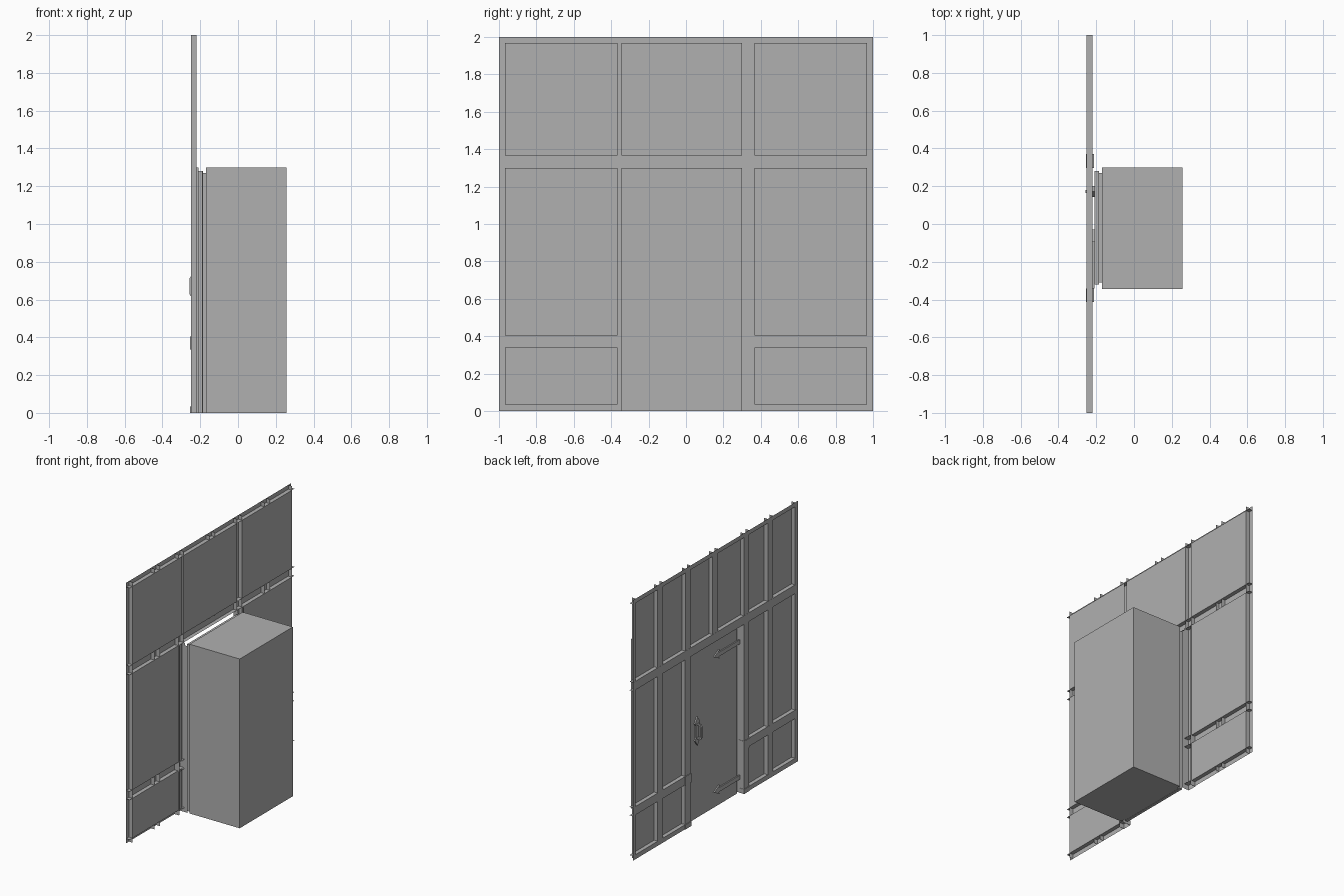
import bpy

if "Cube" in bpy.data.objects:
    bpy.data.objects.remove(bpy.data.objects["Cube"])

BACK = -0.22          # plane of the infill panels
VERT = -0.25          # outer face of upright beams
HORI = -0.2505        # outer face of cross beams

grey = bpy.data.materials.new("dark_grey")
grey.diffuse_color = (0.435, 0.435, 0.435, 1)
grey.use_nodes = True
grey.node_tree.nodes["Principled BSDF"].inputs["Base Color"].default_value = grey.diffuse_color


def mesh(name, verts, faces):
    me = bpy.data.meshes.new(name)
    me.from_pydata(verts, [], faces)
    me.materials.append(grey)
    ob = bpy.data.objects.new(name, me)
    bpy.context.collection.objects.link(ob)
    return ob


def box(name, x, y, z):
    v = [(a, b, c) for a in x for b in y for c in z]
    return mesh(name, v, [(0, 1, 3, 2), (4, 6, 7, 5), (0, 4, 5, 1),
                          (2, 3, 7, 6), (0, 2, 6, 4), (1, 5, 7, 3)])


def plate(name, pts, x0, x1):
    """Extrude a y-z outline along x."""
    n = len(pts)
    v = [(x0, *p) for p in pts] + [(x1, *p) for p in pts]
    f = [tuple(range(n))[::-1], tuple(range(n, 2 * n))]
    f += [(i, (i + 1) % n, n + (i + 1) % n, n + i) for i in range(n)]
    return mesh(name, v, f)


def channel(name, y, z, front, upright, back=BACK):
    """Open-backed beam: outer face and long side walls, none on the wall's border."""
    v = [(x, b, c) for x in (front, back) for b in y for c in z]
    f = [(0, 1, 3, 2)]
    walls = ([(y[0], (0, 4, 5, 1)), (y[1], (2, 3, 7, 6))] if upright
             else [(z[0], (0, 2, 6, 4)), (z[1], (1, 5, 7, 3))])
    for pos, face in walls:
        edge = abs(pos) > 0.999 if upright else pos in (0, 2)
        if not edge:
            f.append(face)
    return mesh(name, v, f)


# Infill panels
sides = [(-0.967, -0.367), (0.365, 0.967)]
rows = [(0.035, 0.34), (0.405, 1.30), (1.367, 1.967)]
for y, z in [(y, z) for y in sides for z in rows] + [((-0.345, 0.30), rows[2])]:
    mesh("wall_panel", [(BACK, y[0], z[0]), (BACK, y[1], z[0]),
                        (BACK, y[1], z[1]), (BACK, y[0], z[1])], [(0, 1, 2, 3)])

# Upright beams and intermediate battens
for y in [(-1, -0.967), (0.967, 1), (-0.70, -0.635), (0.635, 0.70)]:
    channel("upright_beam", y, (0, 2), VERT, True)
for y in [(-0.41, -0.345), (0.30, 0.365)]:
    channel("upper_beam", y, (1.30, 2), VERT, True)
channel("upper_batten", (-0.033, 0.033), (1.36, 2), VERT, True)

# Door jambs with collars at the rails, and inner rebate strips
for y, inner in [((-0.41, -0.345), -0.345), ((0.30, 0.367), 0.30)]:
    channel("door_jamb", y, (0, 1.30), VERT, True, -0.21)
    mesh("jamb_rebate", [(-0.21, inner, 0), (-0.188, inner, 0),
                         (-0.188, inner, 1.28), (-0.21, inner, 1.28)], [(0, 1, 2, 3)])
    for z in [(0, 0.035), (0.335, 0.405)]:
        cy = (y[0] - 0.003, y[1] + 0.003)
        channel("jamb_collar", cy, z, -0.255, False, -0.211)
        channel("jamb_collar_side", cy, z, -0.2549, True, -0.211)

# Cross beams
channel("lintel_beam", (-1, 1), (1.30, 1.367), HORI, False)
channel("top_beam", (-1, 1), (1.967, 2), HORI, False)
for y in [(-1, -0.345), (0.30, 1)]:
    channel("sill_beam", y, (0, 0.035), HORI, False)
    channel("rail_beam", y, (0.34, 0.405), HORI, False)

# Door leaf and room block behind it
box("door_leaf", (-0.209, -0.186), (-0.32, 0.28), (0, 1.28))
box("door_backing", (-0.184, -0.17), (-0.31, 0.27), (0, 1.27))
box("room_block", (-0.17, 0.256), (-0.345, 0.30), (0, 1.30))

# Strap hinges with arrow tips
for z in (0.12, 1.16):
    half = [(-0.342, 0.016), (-0.085, 0.016), (-0.095, 0.034)]
    pts = [(a, z - b) for a, b in half] + [(-0.03, z)]
    pts += [(a, z + b) for a, b in reversed(half)]
    plate("strap_hinge", pts, -0.219, -0.2095)

# Door handle: pointed plate and bent grip
hy, hz = 0.172, 0.67
plate("handle_plate", [(hy, hz - 0.11), (hy + 0.03, hz - 0.065), (hy + 0.018, hz - 0.045),
                       (hy + 0.018, hz + 0.045), (hy + 0.03, hz + 0.065), (hy, hz + 0.11),
                       (hy - 0.03, hz + 0.065), (hy - 0.018, hz + 0.045),
                       (hy - 0.018, hz - 0.045), (hy - 0.03, hz - 0.065)], -0.219, -0.2095)
prof = [(-0.218, -0.06), (-0.246, -0.06), (-0.257, -0.04), (-0.257, 0.04), (-0.246, 0.06),
        (-0.218, 0.06), (-0.218, 0.047), (-0.241, 0.047), (-0.247, 0.035),
        (-0.247, -0.035), (-0.241, -0.047), (-0.218, -0.047)]
n = len(prof)
v = [(x, hy + d, hz + z) for d in (-0.007, 0.007) for x, z in prof]
f = [(i, (i + 1) % n, n + (i + 1) % n, n + i) for i in range(n)]
f += [tuple(range(n))[::-1], tuple(range(n, 2 * n))]
mesh("handle_grip", v, f)
